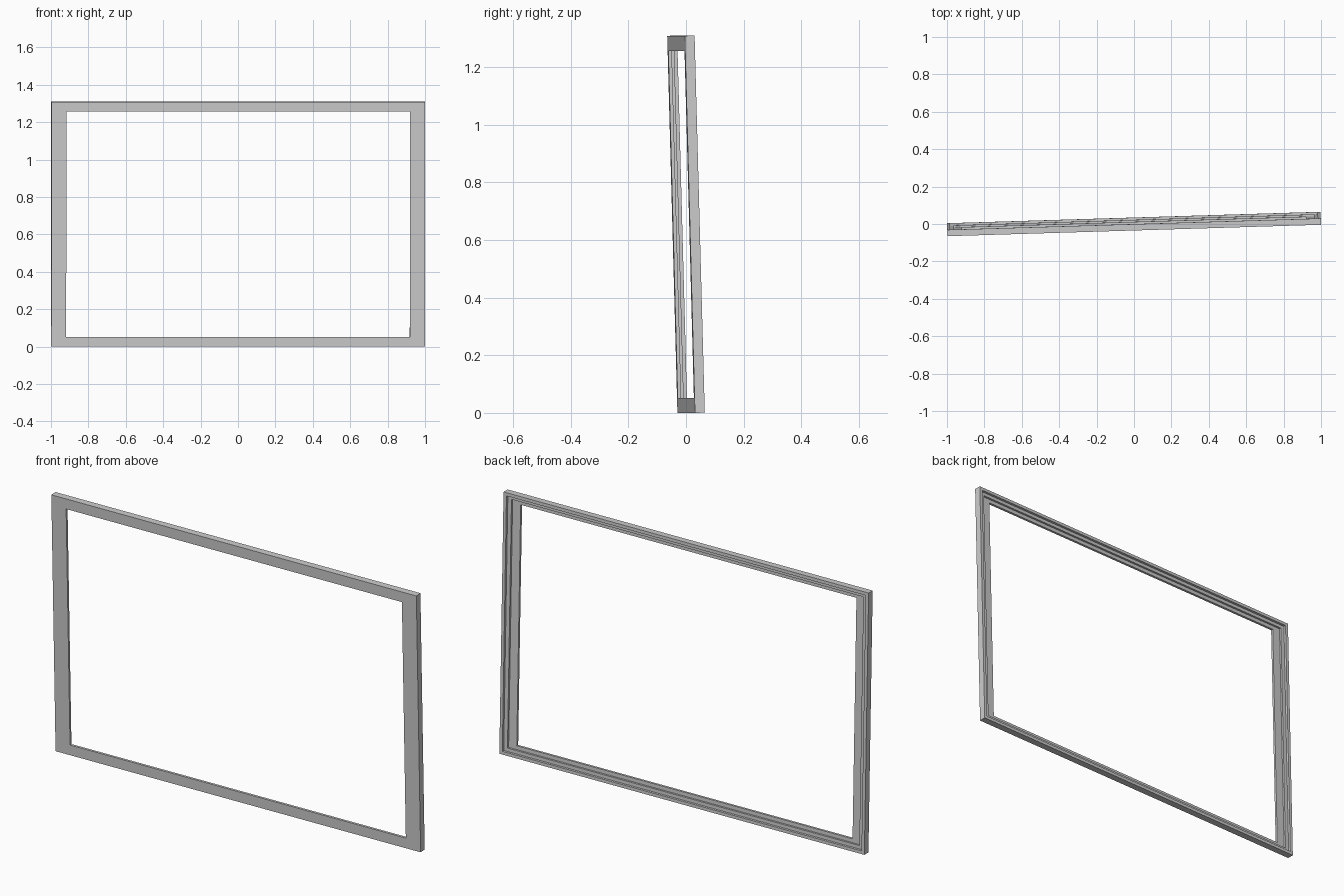
import bpy, bmesh, math
from mathutils import Matrix

if "Cube" in bpy.data.objects:
    bpy.data.objects.remove(bpy.data.objects["Cube"])

W, H, D = 1.998, 1.309, 0.034

# Closed frame section: (inset from side, inset from top/bottom, depth from front)
SECTION = [(0, 0, 0), (0.08, 0.052, 0), (0.08, 0.052, 0.012),
           (0.036, 0.033, 0.012), (0.036, 0.033, 0.022),
           (0.016, 0.016, 0.022), (0.016, 0.016, D), (0, 0, D)]


def sweep_frame(name, section):
    """Carry the section round a mitred rectangle."""
    bm = bmesh.new()
    loops = []
    for a, b, y in section:
        x = W / 2 - a
        loops.append([bm.verts.new(c) for c in
                      ((-x, y, b), (x, y, b), (x, y, H - b), (-x, y, H - b))])
    for i, loop in enumerate(loops):
        nxt = loops[(i + 1) % len(loops)]
        for k in range(4):
            m = (k + 1) % 4
            bm.faces.new((loop[k], loop[m], nxt[m], nxt[k]))
    bmesh.ops.recalc_face_normals(bm, faces=bm.faces)
    # Turned slightly and leaning towards the front at the top
    bm.transform(Matrix.Rotation(math.radians(1.75), 4, 'Z')
                 @ Matrix.Rotation(math.radians(1.55), 4, 'X'))
    for axis in range(3):
        lo = min(v.co[axis] for v in bm.verts)
        hi = max(v.co[axis] for v in bm.verts)
        shift = lo if axis == 2 else (lo + hi) / 2
        for v in bm.verts:
            v.co[axis] -= shift
    mesh = bpy.data.meshes.new(name)
    bm.to_mesh(mesh)
    bm.free()
    obj = bpy.data.objects.new(name, mesh)
    bpy.context.collection.objects.link(obj)
    return obj


# Picture frame with a stepped rebate at the back
sweep_frame("picture_frame", SECTION)
